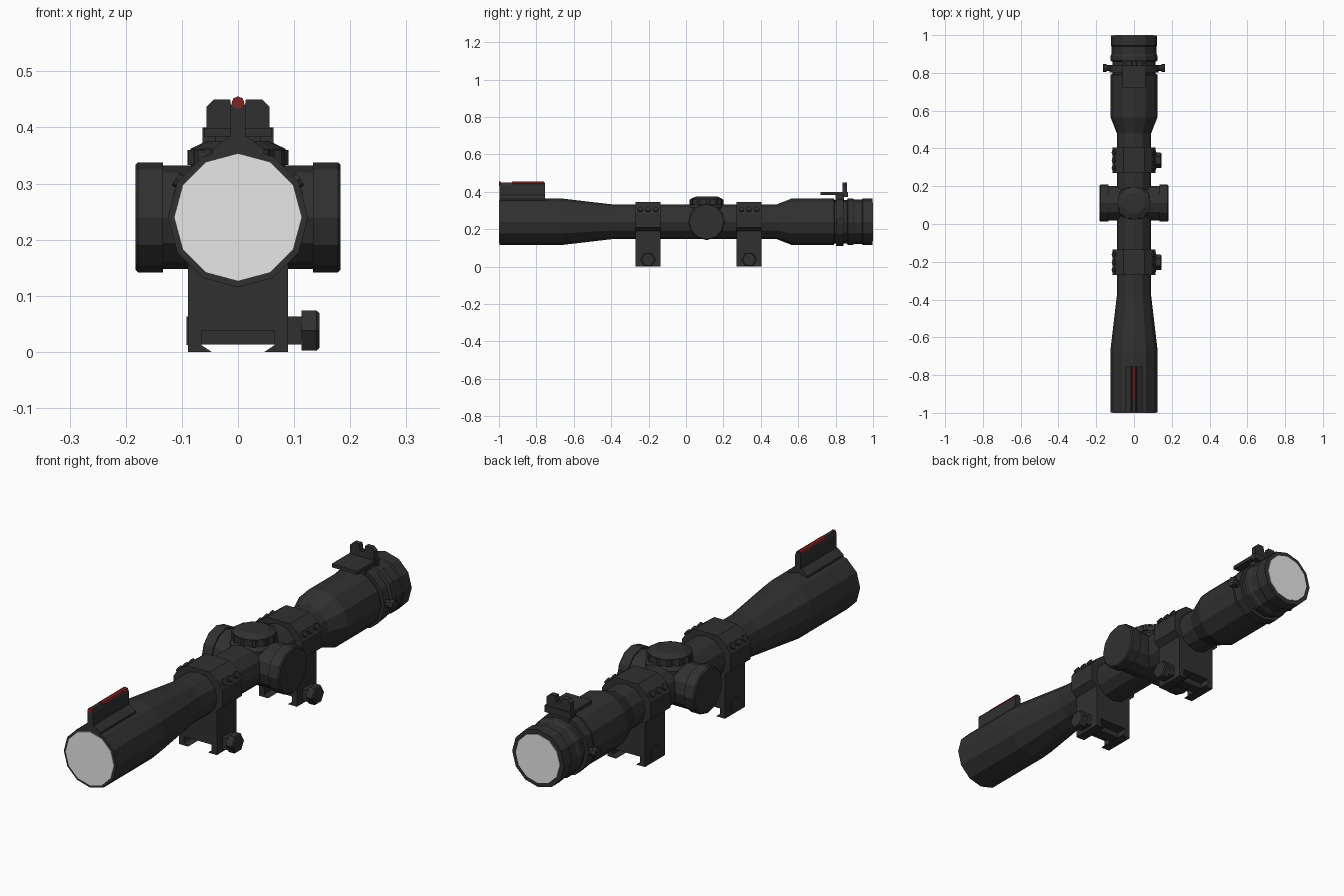
import bpy, bmesh, math
from mathutils import Vector

if "Cube" in bpy.data.objects:
    bpy.data.objects.remove(bpy.data.objects["Cube"])

AXIS_Z = 0.24      # height of the optical axis
TURRET_Y = 0.11


def material(name, rgb):
    m = bpy.data.materials.new(name)
    m.diffuse_color = (*rgb, 1)
    m.use_nodes = True
    m.node_tree.nodes["Principled BSDF"].inputs["Base Color"].default_value = m.diffuse_color
    return m


BLACK = material("matte black", (0.03, 0.03, 0.031))
GLASS = material("pale glass", (0.8, 0.8, 0.8))
RED = material("red fibre", (0.22, 0.018, 0.018))


def loft(name, rings, mat):
    """Join equal-length rings of points into a closed solid."""
    bm = bmesh.new()
    loops = [[bm.verts.new(p) for p in ring] for ring in rings]
    n = len(loops[0])
    for a, b in zip(loops, loops[1:]):
        for i in range(n):
            bm.faces.new((a[i], a[(i + 1) % n], b[(i + 1) % n], b[i]))
    bm.faces.new(loops[0][::-1])
    bm.faces.new(loops[-1])
    bmesh.ops.recalc_face_normals(bm, faces=bm.faces[:])
    me = bpy.data.meshes.new(name)
    bm.to_mesh(me)
    bm.free()
    me.materials.append(mat)
    ob = bpy.data.objects.new(name, me)
    bpy.context.collection.objects.link(ob)
    return ob


def place(axis, u, v, w):
    """Map section coordinates u, v and distance w along an axis to x, y, z."""
    return {"x": (w, u, v), "y": (u, w, v), "z": (u, v, w)}[axis]


def lathe(name, axis, centre, profile, sides=12, mat=BLACK, knurl=0.0):
    """Turn (radius, distance) pairs round an axis; knurl dents alternate points."""
    rings = []
    for r, w in profile:
        ring = []
        for i in range(sides):
            a = math.tau * i / sides
            rr = r - knurl * (i // 2 % 2)
            ring.append(Vector(centre) + Vector(place(axis, rr * math.cos(a), rr * math.sin(a), w)))
        rings.append(ring)
    return loft(name, rings, mat)


def prism(name, axis, outline, a, b, mat=BLACK):
    return loft(name, [[place(axis, u, v, w) for u, v in outline] for w in (a, b)], mat)


def box(name, x, y, z, mat=BLACK):
    return prism(name, "z", [(x[0], y[0]), (x[1], y[0]), (x[1], y[1]), (x[0], y[1])], *z, mat)


def mirrored(half):
    """Complete a right-hand outline with its mirror image."""
    return half + [(-x, z) for x, z in reversed(half)]


# Main tube with objective bell, eyepiece bell and rear rings
C = (0, 0, AXIS_Z)
lathe("scope_tube", "y", C, [
    (0.116, -0.997), (0.125, -0.997), (0.125, -0.67), (0.091, -0.38), (0.091, 0.48),
    (0.124, 0.565), (0.124, 0.79), (0.115, 0.795), (0.115, 0.86), (0.124, 0.865),
    (0.124, 0.89), (0.119, 0.90), (0.119, 0.94), (0.123, 0.945), (0.123, 0.997), (0.104, 0.997)])
lathe("front_lens", "y", C, [(0.114, -1.0), (0.114, -0.995)], mat=GLASS)
lathe("rear_lens", "y", C, [(0.104, 0.995), (0.104, 1.0)], mat=GLASS)

# Rear sight clamp band with side screws
lathe("sight_band", "y", C, [(0.13, 0.803), (0.13, 0.843)])
for s, side in ((-1, "left"), (1, "right")):
    lathe("band_screw_" + side, "x", (0, 0.826, AXIS_Z),
          [(0.016, s * 0.11), (0.016, s * 0.145), (0.022, s * 0.145), (0.022, s * 0.163)], 8)

# Side adjustment knobs
for s, side in ((-1, "left"), (1, "right")):
    lathe("side_knob_" + side, "x", (0, TURRET_Y, AXIS_Z),
          [(0.092, 0), (0.092, s * 0.134), (0.098, s * 0.134), (0.098, s * 0.178), (0.093, s * 0.183)], 12)

# Top adjustment turret with knurled rim and bevelled cap
T = (0, TURRET_Y, 0)
lathe("turret_base", "z", T, [(0.095, AXIS_Z), (0.095, 0.315), (0.08, 0.335)], 16)
lathe("turret_rim", "z", T, [(0.09, 0.333), (0.09, 0.36)], 48, knurl=0.007)
lathe("turret_cap", "z", T, [(0.085, 0.355), (0.085, 0.362), (0.055, 0.376)], 16)

# Two mounts: ring block with dovetail foot, clamp bar, screws and cross bolt
MOUNT = mirrored([(0.047, 0), (0.089, 0), (0.089, 0.19), (0.115, 0.21), (0.115, 0.285),
                  (0.095, 0.315), (0.055, 0.345)])
MOUNT = [(0.065, 0.012)] + MOUNT + [(-0.065, 0.012), (-0.065, 0.038), (0.065, 0.038)]
for y, end in ((-0.203, "front"), (0.337, "rear")):
    prism("mount_" + end, "y", MOUNT, y - 0.067, y + 0.067)
    box("recoil_bar_" + end, (-0.066, 0.066), (y - 0.022, y + 0.022), (0.013, 0.04))
    box("clamp_plate_" + end, (0.085, 0.116), (y - 0.03, y + 0.03), (0.013, 0.063))
    box("bolt_tail_" + end, (-0.092, -0.08), (y - 0.025, y + 0.025), (0.012, 0.063))
    lathe("cross_bolt_" + end, "x", (0, y, 0.038), [(0.041, 0.113), (0.041, 0.14), (0.036, 0.145)], 6)
    for s in (-1, 1):
        for k in (-1, 0, 1):
            screw = lathe("ring_screw_" + end, "z", (0, 0, 0), [(0.014, -0.01), (0.014, 0.009)], 8)
            screw.location = (s * 0.103, y + k * 0.041, 0.304)
            screw.rotation_euler = (0, s * math.radians(56), 0)

# Front sight: stepped base, thin blade and red fibre rod
prism("front_sight_base", "y", mirrored([(0.046, 0.345), (0.046, 0.362), (0.016, 0.384)]), -0.997, -0.755)
prism("front_sight_blade", "y", mirrored([(0.013, 0.37), (0.013, 0.437), (0.008, 0.451)]), -0.997, -0.755)
lathe("red_fibre_rod", "y", (0, 0, 0.444), [(0.0115, -0.93), (0.0115, -0.76)], 8, RED)
lathe("red_fibre_tip", "y", (0, 0, 0.444), [(0.0115, -0.999), (0.0115, -0.99)], 8, RED)

# Rear sight: stem, flat plate and notched upright
box("rear_sight_stem", (-0.04, 0.04), (0.80, 0.845), (0.345, 0.39))
box("rear_sight_plate", (-0.061, 0.061), (0.72, 0.86), (0.384, 0.399))
prism("rear_sight_leaf", "y", mirrored([(0.056, 0.385), (0.056, 0.437), (0.043, 0.45),
                                        (0.014, 0.45), (0.01, 0.424)]), 0.837, 0.86)
box("rear_sight_hinge", (-0.063, 0.063), (0.842, 0.866), (0.372, 0.4))
